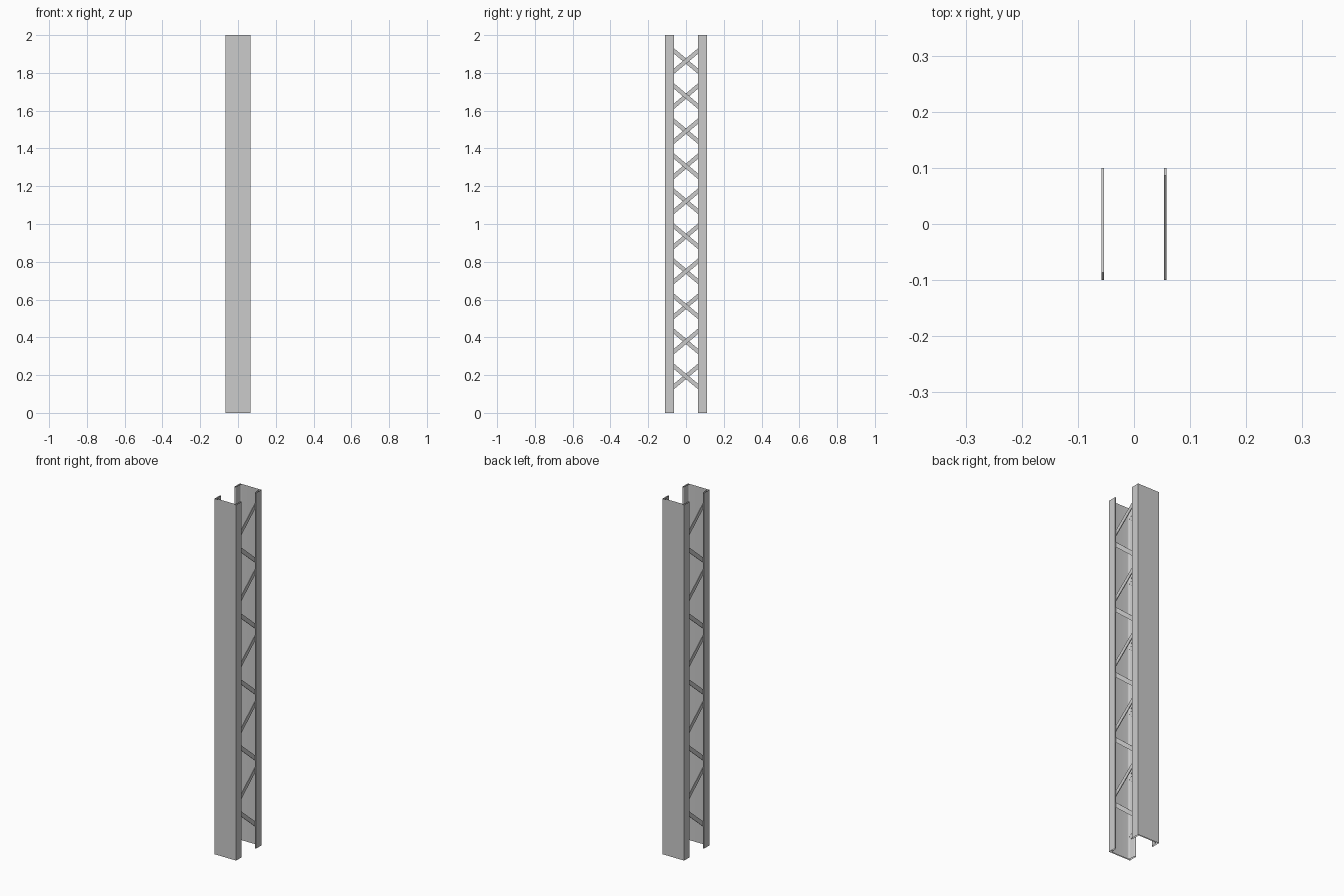
import bpy, bmesh, math
from mathutils import Vector, Matrix

if "Cube" in bpy.data.objects:
    bpy.data.objects.remove(bpy.data.objects["Cube"])

HEIGHT = 2.0
HALF_W, BACK, TIP = 0.067, 0.112, 0.0645    # half web width, web outside y, flange tip y


def add_object(name, bm):
    bmesh.ops.recalc_face_normals(bm, faces=bm.faces)
    me = bpy.data.meshes.new(name)
    bm.to_mesh(me)
    bm.free()
    ob = bpy.data.objects.new(name, me)
    bpy.context.collection.objects.link(ob)
    return ob


def fillet(corner, a, b, r, n=5):
    """Curve rounding a corner between the directions of points a and b."""
    c = Vector(corner)
    p = c + (Vector(a) - c).normalized() * r
    q = c + (Vector(b) - c).normalized() * r
    return [p * (1 - t) ** 2 + c * 2 * t * (1 - t) + q * t * t
            for t in (i / n for i in range(n + 1))]


# Rolled channel section: tapered flanges, rounded toes and roots
web_in = BACK - 0.006
toe, root, mid = (0.0595, TIP), (0.057, web_in), (0.0, web_in)
outer, outer_tip = (HALF_W, BACK), (HALF_W, TIP)
half = [Vector(outer), Vector(outer_tip)]
half += fillet(toe, outer_tip, root, 0.005) + fillet(root, toe, mid, 0.009)
section = half + [Vector((-p.x, p.y)) for p in reversed(half)]


def channel(name, turn):
    bm = bmesh.new()
    rings = [[bm.verts.new((p.x * turn, p.y * turn, z)) for p in section]
             for z in (0, HEIGHT)]
    n = len(section)
    for i in range(n):
        j = (i + 1) % n
        bm.faces.new((rings[0][i], rings[0][j], rings[1][j], rings[1][i]))
    ob = add_object(name, bm)
    bpy.ops.object.select_all(action='DESELECT')
    ob.select_set(True)
    bpy.context.view_layer.objects.active = ob
    bpy.ops.object.shade_smooth_by_angle(angle=math.radians(35))


channel("back_channel", 1)
channel("front_channel", -1)

# Zigzag flat lacing bars on the inner faces of the flanges
BARS, FIRST, PITCH = 10, 0.193, 0.1855
ANGLE = math.radians(40)


def lacing(name, side):
    bm = bmesh.new()
    for i in range(BARS):
        tilt = ANGLE * side * (1 if i % 2 else -1)
        m = (Matrix.Translation((0.0555 * side, 0, FIRST + i * PITCH))
             @ Matrix.Rotation(tilt, 4, 'X')
             @ Matrix.Diagonal((0.004, 0.243, 0.022, 1)))
        bmesh.ops.create_cube(bm, size=1, matrix=m)
    add_object(name, bm)


lacing("right_lacing", 1)
lacing("left_lacing", -1)
